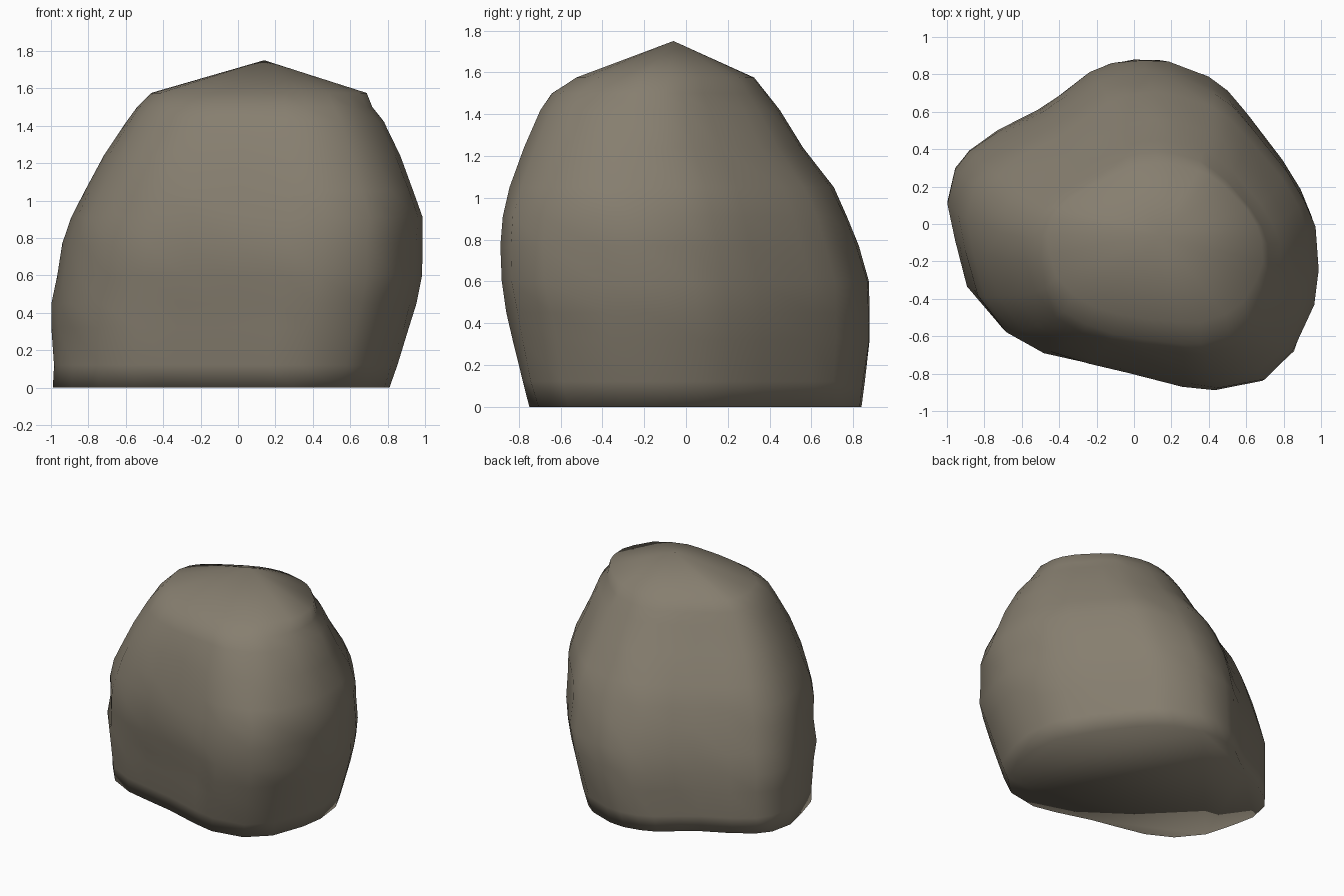
import bpy, bmesh, math, random

if "Cube" in bpy.data.objects:
    bpy.data.objects.remove(bpy.data.objects["Cube"])

random.seed(4)

# Plan outline of the boulder (counter-clockwise, seen from above)
OUTLINE = [(1, -.2), (.97, .05), (.9, .2), (.8, .36), (.6, .61), (.5, .73), (.4, .81),
           (.18, .89), (.04, .9), (-.1, .87), (-.22, .82), (-.37, .7), (-.5, .61),
           (-.72, .5), (-.88, .39), (-.96, .29), (-1, .1), (-.96, -.1), (-.89, -.35),
           (-.73, -.55), (-.52, -.66), (-.3, -.71), (-.06, -.76), (.24, -.85),
           (.43, -.89), (.7, -.84), (.87, -.68), (.97, -.4)]

# Height and extents of each level: z, x min, x max, y min, y max
LEVELS = [(0, -.99, .81, -.75, .84), (.12, -.995, .855, -.79, .865),
          (.32, -1, .92, -.835, .89), (.45, -1, .96, -.86, .89),
          (.6, -.97, .99, -.89, .88), (.77, -.94, .99, -.9, .83),
          (.91, -.9, 1, -.885, .78), (1.05, -.83, .95, -.85, .71),
          (1.24, -.72, .875, -.78, .56), (1.42, -.6, .79, -.7, .45),
          (1.5, -.54, .725, -.645, .39), (1.575, -.47, .69, -.53, .33)]
APEX = (.14, -.06, 1.75)


def fit(values, lo, hi):
    a, b = min(values), max(values)
    return [lo + (v - a) / (b - a) * (hi - lo) for v in values]


def ring(z, x0, x1, y0, y1):
    """Plan outline, rounder towards the top, fitted to the level's extents."""
    w = .5 * (z / 1.575) ** 2
    pts = []
    for x, y in OUTLINE:
        a = math.atan2(y / .9, x)
        pts.append((x * (1 - w) + math.cos(a) * w, y / .9 * (1 - w) + math.sin(a) * w))
    xs = fit([p[0] for p in pts], x0, x1)
    ys = fit([p[1] for p in pts], y0, y1)
    out = []
    for x, y in zip(xs, ys):
        s = 1 - random.uniform(0, .014) if z > 0 else 1   # slight chipping
        out.append((x * s, y * s, z))
    return out


# Boulder body: stacked rings, flat base, shallow pointed cap
bm = bmesh.new()
rings = [[bm.verts.new(p) for p in ring(*lv)] for lv in LEVELS]
n = len(OUTLINE)
for a, b in zip(rings, rings[1:]):
    for i in range(n):
        j = (i + 1) % n
        bm.faces.new((a[i], a[j], b[i]))
        bm.faces.new((a[j], b[j], b[i]))
apex = bm.verts.new(APEX)
for i in range(n):
    bm.faces.new((rings[-1][i], rings[-1][(i + 1) % n], apex))
bm.faces.new(rings[0][::-1])
bmesh.ops.recalc_face_normals(bm, faces=bm.faces)
for f in bm.faces:
    f.smooth = True

mesh = bpy.data.meshes.new("boulder")
bm.to_mesh(mesh)
bm.free()
boulder = bpy.data.objects.new("boulder", mesh)
bpy.context.collection.objects.link(boulder)

# Brown-grey stone
stone = bpy.data.materials.new("stone")
stone.diffuse_color = (.24, .21, .16, 1)
stone.use_nodes = True
stone.node_tree.nodes["Principled BSDF"].inputs["Base Color"].default_value = stone.diffuse_color
mesh.materials.append(stone)
